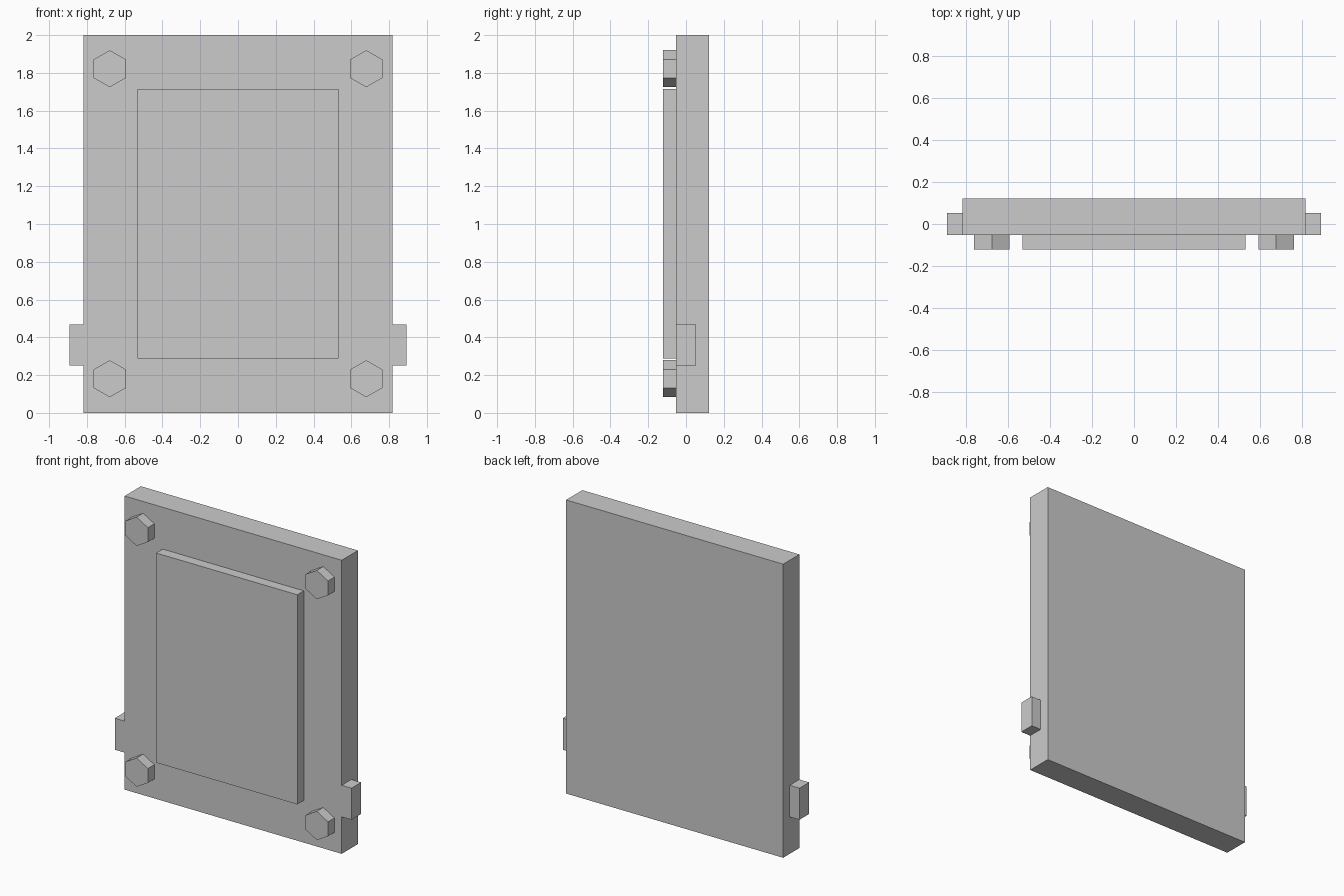
import bpy, bmesh
from math import pi
from mathutils import Matrix, Vector

if "Cube" in bpy.data.objects:
    bpy.data.objects.remove(bpy.data.objects["Cube"])

FRONT, FACE, BACK = -0.122, -0.052, 0.122   # y of raised front, plate face, plate back


def finish(name, bm):
    mesh = bpy.data.meshes.new(name)
    bm.to_mesh(mesh)
    bm.free()
    obj = bpy.data.objects.new(name, mesh)
    bpy.context.collection.objects.link(obj)
    return obj


def box(name, lo, hi):
    lo, hi = Vector(lo), Vector(hi)
    bm = bmesh.new()
    bmesh.ops.create_cube(bm, size=1, matrix=Matrix.Translation((lo + hi) / 2)
                          @ Matrix.Diagonal((*(hi - lo), 1)))
    return finish(name, bm)


def hex_bolt(name, x, z, radius=0.098):
    # hexagon with a corner pointing up, axis along y
    bm = bmesh.new()
    place = (Matrix.Translation((x, (FRONT + FACE) / 2, z))
             @ Matrix.Rotation(pi / 2, 4, 'X') @ Matrix.Rotation(pi / 2, 4, 'Z'))
    bmesh.ops.create_cone(bm, cap_ends=True, segments=6, radius1=radius, radius2=radius,
                          depth=FACE - FRONT, matrix=place)
    # turn so that a corner lies on the vertical axis
    top = max(v.co.z for v in bm.verts)
    if top - z < radius * 0.95:
        bmesh.ops.rotate(bm, verts=bm.verts, cent=(x, 0, z),
                         matrix=Matrix.Rotation(pi / 6, 3, 'Y'))
    return finish(name, bm)


# Main plate and raised front panel
box("back_plate", (-0.818, FACE, 0), (0.818, BACK, 2))
box("front_panel", (-0.532, FRONT, 0.287), (0.532, FACE, 1.715))

# Side tabs and corner bolts
for side, s in (("left", -1), ("right", 1)):
    x0, x1 = sorted((s * 0.818, s * 0.892))
    box(f"{side}_tab", (x0, FACE, 0.252), (x1, 0.052, 0.467))
    for level, z in (("lower", 0.181), ("upper", 1.822)):
        hex_bolt(f"{level}_{side}_bolt", s * 0.679, z)
